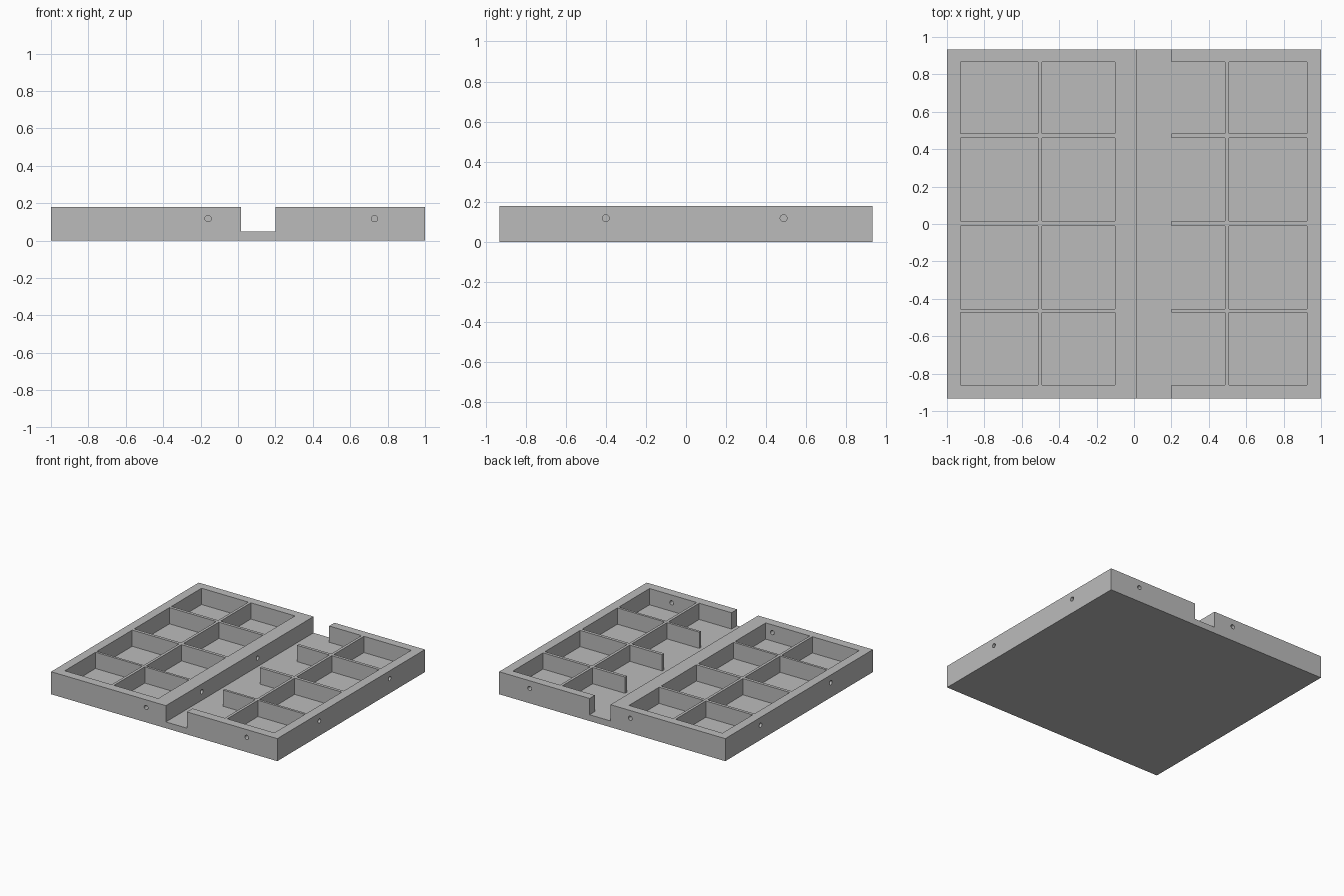
import bpy
import bmesh
from mathutils import Matrix, Vector

if "Cube" in bpy.data.objects:
    bpy.data.objects.remove(bpy.data.objects["Cube"])

TOP, FLOOR, Y = 0.18, 0.05, 0.932

grey = bpy.data.materials.new("neutral grey")
grey.diffuse_color = (0.5, 0.5, 0.5, 1)
grey.use_nodes = True
grey.node_tree.nodes["Principled BSDF"].inputs["Base Color"].default_value = grey.diffuse_color


def make_object(name, bm):
    mesh = bpy.data.meshes.new(name)
    bm.to_mesh(mesh)
    bm.free()
    mesh.materials.append(grey)
    obj = bpy.data.objects.new(name, mesh)
    bpy.context.scene.collection.objects.link(obj)
    return obj


def box(name, x0, x1, y0, y1, z0, z1):
    bm = bmesh.new()
    centre = Vector(((x0 + x1) / 2, (y0 + y1) / 2, (z0 + z1) / 2))
    size = Matrix.Diagonal((x1 - x0, y1 - y0, z1 - z0, 1))
    bmesh.ops.create_cube(bm, size=1, matrix=Matrix.Translation(centre) @ size)
    return make_object(name, bm)


def hole(name, centre, axis, half_depth):
    bm = bmesh.new()
    turn = Vector((0, 0, 1)).rotation_difference(Vector(axis)).to_matrix().to_4x4()
    bmesh.ops.create_cone(bm, cap_ends=True, segments=24, radius1=0.017, radius2=0.017,
                          depth=2 * half_depth, matrix=Matrix.Translation(centre) @ turn)
    return make_object(name, bm)


tray = box("compartment_tray", -1, 1, -Y, Y, 0, TOP)

# open channel running front to back
cutters = [box("channel_cutter", 0.015, 0.2, -1.1, 1.1, FLOOR, 0.3)]

# four columns by four rows of pockets; the third column opens into the channel
columns = [(-0.928, -0.514), (-0.492, -0.102), (0.15, 0.486), (0.508, 0.925)]
rows = [(-0.861, -0.474), (-0.455, -0.01), (0.015, 0.46), (0.484, 0.865)]
for x0, x1 in columns:
    for y0, y1 in rows:
        cutters.append(box("pocket_cutter", x0, x1, y0, y1, FLOOR, 0.3))

# pin holes: through the front wall, blind on the other sides
for x in (-0.16, 0.73):
    cutters.append(hole("front_hole_cutter", (x, -Y, 0.118), (0, 1, 0), 0.09))
    cutters.append(hole("back_hole_cutter", (x, Y, 0.118), (0, 1, 0), 0.055))
for y in (-0.4, 0.487):
    for side in (-1, 1):
        cutters.append(hole("side_hole_cutter", (side, y, 0.118), (1, 0, 0), 0.055))
for y in (-0.478, 0.226):
    cutters.append(hole("channel_hole_cutter", (0.015, y, 0.118), (1, 0, 0), 0.055))

for cutter in cutters:
    cutter.hide_render = True
    mod = tray.modifiers.new("cut", 'BOOLEAN')
    mod.operation = 'DIFFERENCE'
    mod.solver = 'EXACT'
    mod.object = cutter

# bake the cuts and remove the helpers
graph = bpy.context.evaluated_depsgraph_get()
graph.update()
result = bpy.data.meshes.new_from_object(tray.evaluated_get(graph))
tray.modifiers.clear()
tray.data = result
for cutter in cutters:
    bpy.data.objects.remove(cutter)
